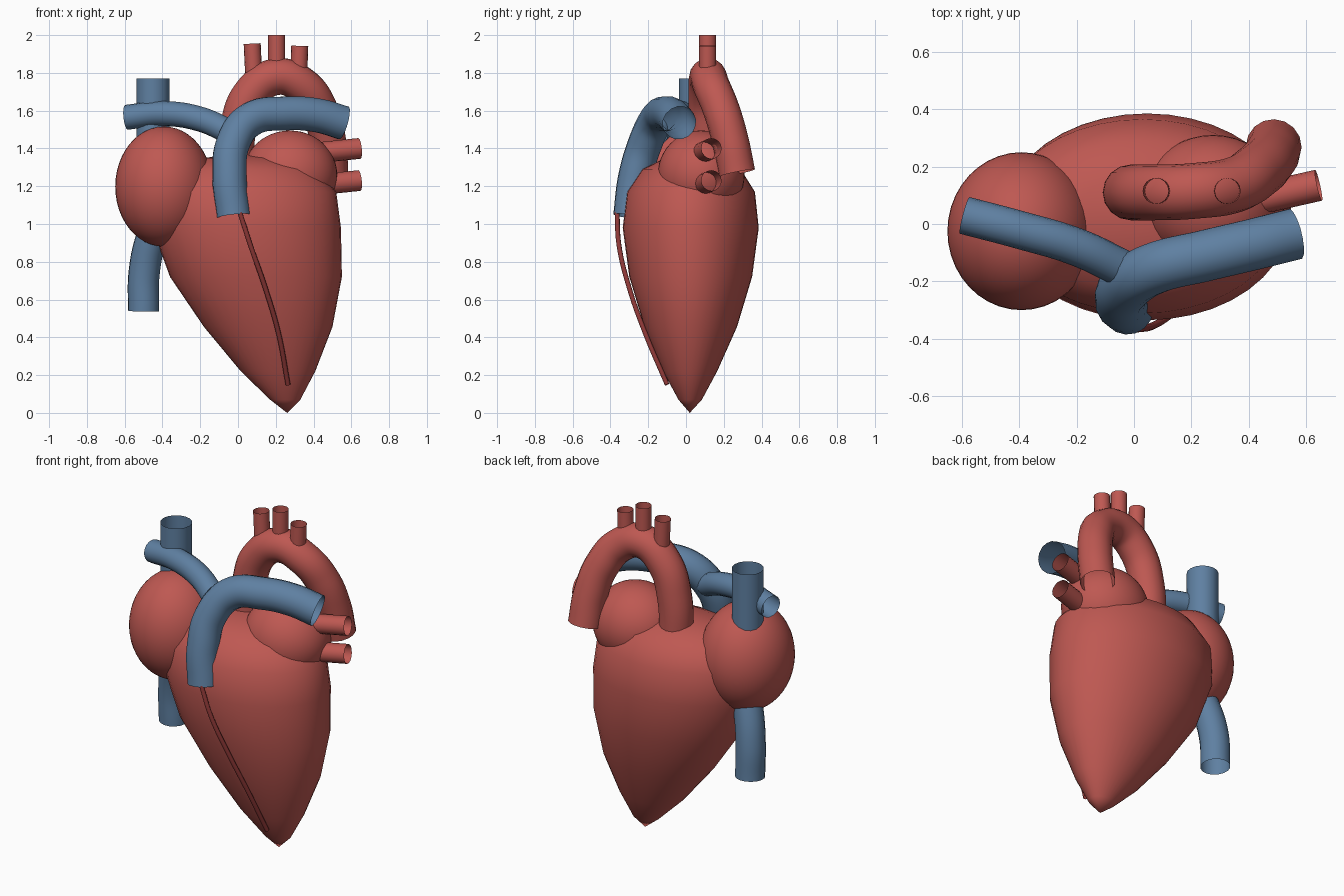
import bpy, bmesh, math

if "Cube" in bpy.data.objects:
    bpy.data.objects.remove(bpy.data.objects["Cube"])


def material(name, rgb):
    m = bpy.data.materials.new(name)
    m.diffuse_color = (*rgb, 1)
    m.use_nodes = True
    m.node_tree.nodes["Principled BSDF"].inputs["Base Color"].default_value = m.diffuse_color
    return m


RED = material("muscle red", (0.515, 0.098, 0.084))
BLUE = material("vein blue", (0.114, 0.216, 0.36))
DARK = material("dark red", (0.27, 0.04, 0.038))


def smooth(ob, mat):
    ob.data.materials.append(mat)
    for p in ob.data.polygons:
        p.use_smooth = True
    return ob


def tube(name, points, radius, mat, sides=6, steps=10):
    """Open-ended round tube along a smooth path."""
    cu = bpy.data.curves.new(name, 'CURVE')
    cu.dimensions = '3D'
    cu.bevel_depth = radius
    cu.bevel_resolution = sides
    cu.resolution_u = steps
    sp = cu.splines.new('BEZIER')
    sp.bezier_points.add(len(points) - 1)
    for bp, co in zip(sp.bezier_points, points):
        bp.co = co
        bp.handle_left_type = bp.handle_right_type = 'AUTO'
    ob = bpy.data.objects.new(name, cu)
    bpy.context.collection.objects.link(ob)
    bpy.ops.object.select_all(action='DESELECT')
    ob.select_set(True)
    bpy.context.view_layer.objects.active = ob
    bpy.ops.object.convert(target='MESH')
    ob = bpy.context.object
    ob.data.materials.clear()
    return smooth(ob, mat)


def ellipsoid(name, centre, radii, mat):
    bpy.ops.mesh.primitive_uv_sphere_add(segments=40, ring_count=24, location=centre)
    ob = bpy.context.object
    ob.name = name
    ob.scale = radii
    return smooth(ob, mat)


# Ventricles: stacked ellipses as (z, centre x, centre y, radius x, radius y)
rings = [(0.07, 0.25, 0.022, 0.08, 0.062), (0.22, 0.212, 0.022, 0.197, 0.143),
         (0.455, 0.16, 0.025, 0.34, 0.245), (0.72, 0.095, 0.025, 0.455, 0.325),
         (0.98, 0.045, 0.025, 0.50, 0.36), (1.17, 0.03, 0.027, 0.49, 0.338),
         (1.29, 0.02, 0.03, 0.40, 0.26), (1.35, 0.02, 0.03, 0.22, 0.14)]
N = 40
bm = bmesh.new()
tip = bm.verts.new((0.26, 0.02, 0.0))
loops = [[bm.verts.new((cx + rx * math.cos(2 * math.pi * i / N),
                        cy + ry * math.sin(2 * math.pi * i / N), z)) for i in range(N)]
         for z, cx, cy, rx, ry in rings]
top = bm.verts.new((0.02, 0.03, 1.365))
for i in range(N):
    j = (i + 1) % N
    bm.faces.new((tip, loops[0][j], loops[0][i]))
    bm.faces.new((top, loops[-1][i], loops[-1][j]))
    for a, b in zip(loops, loops[1:]):
        bm.faces.new((a[i], a[j], b[j], b[i]))
me = bpy.data.meshes.new("ventricles")
bm.to_mesh(me)
bm.free()
body = bpy.data.objects.new("ventricles", me)
bpy.context.collection.objects.link(body)
smooth(body, RED)

# Atria
ellipsoid("right_atrium", (-0.392, -0.025, 1.198), (0.258, 0.275, 0.318), RED)
ellipsoid("left_atrium", (0.275, 0.08, 1.26), (0.25, 0.23, 0.235), RED)

# Aorta arch with three branches
tube("aorta", [(-0.01, 0.11, 1.2), (0.0, 0.11, 1.5), (0.07, 0.11, 1.69), (0.205, 0.115, 1.78),
               (0.345, 0.135, 1.73), (0.43, 0.185, 1.61), (0.475, 0.235, 1.44),
               (0.487, 0.27, 1.27)], 0.097, RED)
for k, (x0, x1, z) in enumerate([(0.085, 0.075, 1.955), (0.205, 0.205, 2.0), (0.32, 0.327, 1.943)]):
    tube(f"aorta_branch_{k + 1}", [(x0, 0.115, 1.75), (x1, 0.115, z)], 0.045, RED, steps=1)

# Pulmonary trunk and its side branch
tube("pulmonary_trunk", [(-0.022, -0.295, 1.04), (-0.045, -0.268, 1.25), (-0.025, -0.215, 1.43),
                         (0.07, -0.155, 1.555), (0.25, -0.11, 1.585), (0.42, -0.07, 1.575),
                         (0.56, -0.035, 1.535)], 0.091, BLUE)
tube("pulmonary_branch", [(-0.59, 0.03, 1.565), (-0.4, -0.02, 1.585), (-0.2, -0.08, 1.555),
                          (-0.03, -0.16, 1.48)], 0.066, BLUE)

# Great veins
tube("upper_vein", [(-0.45, 0.05, 1.25), (-0.45, 0.05, 1.77)], 0.088, BLUE, steps=1)
tube("lower_vein", [(-0.5, 0.1, 0.54), (-0.497, 0.09, 0.74), (-0.46, 0.06, 0.92),
                    (-0.39, 0.02, 1.08)], 0.083, BLUE)

# Short side veins on the left atrium
for k, z in enumerate((1.40, 1.23)):
    tube(f"side_vein_{k + 1}", [(0.4, 0.08, z - 0.025), (0.643, 0.135, z)], 0.055, RED, steps=1)

# Thin artery down the front
tube("front_artery", [(0.01, -0.365, 1.06), (0.065, -0.355, 0.89), (0.145, -0.3, 0.66),
                      (0.215, -0.215, 0.42), (0.265, -0.1, 0.15)], 0.013, DARK, sides=2)
